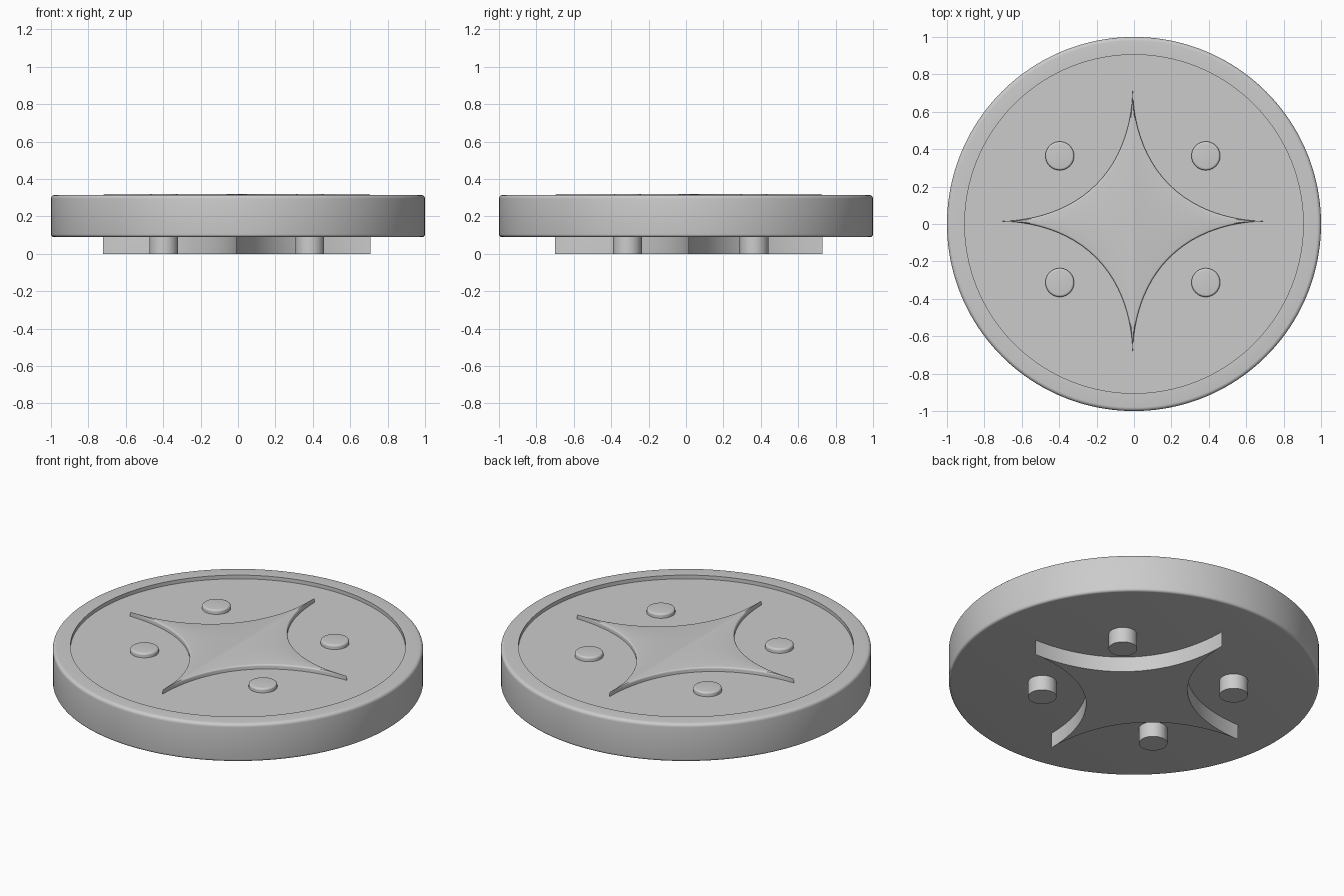
import bpy, bmesh, math

if "Cube" in bpy.data.objects:
    bpy.data.objects.remove(bpy.data.objects["Cube"])


def finish(bm, name, bevel=None, angle=35):
    """Turn a bmesh into a smooth-shaded object, with an optional top-edge bevel."""
    bmesh.ops.recalc_face_normals(bm, faces=bm.faces[:])
    mesh = bpy.data.meshes.new(name)
    bm.to_mesh(mesh)
    bm.free()
    obj = bpy.data.objects.new(name, mesh)
    bpy.context.collection.objects.link(obj)
    bpy.ops.object.select_all(action='DESELECT')
    obj.select_set(True)
    bpy.context.view_layer.objects.active = obj
    bpy.ops.object.shade_smooth_by_angle(angle=math.radians(angle))
    return obj


def stack(name, rings, angle=35):
    """Skin a list of closed rings of points and cap both ends."""
    bm = bmesh.new()
    loops = [[bm.verts.new(p) for p in ring] for ring in rings]
    n = len(loops[0])
    for a, b in zip(loops, loops[1:]):
        for i in range(n):
            j = (i + 1) % n
            bm.faces.new((a[i], a[j], b[j], b[i]))
    bm.faces.new(loops[0][::-1])
    bm.faces.new(loops[-1])
    return finish(bm, name, angle=angle)


def circle(r, z, n, cx=0, cy=0):
    return [(cx + r * math.cos(2 * math.pi * i / n),
             cy + r * math.sin(2 * math.pi * i / n), z) for i in range(n)]


def round_corner(r, z, rad, start, steps=5):
    """Quarter-circle profile points around (r, z)."""
    return [(r + rad * math.cos(math.radians(start + 90 * k / steps)),
             z + rad * math.sin(math.radians(start + 90 * k / steps)))
            for k in range(steps + 1)]


FLOOR, RIM, TOP = 0.293, 0.315, 0.319

# Disc with a rounded outer wall, raised rim and shallow recessed face
profile = (round_corner(0.985, 0.105, 0.015, -90)
           + round_corner(0.98, RIM - 0.02, 0.02, 0)
           + [(0.905, RIM), (0.905, FLOOR)])
stack("disc", [circle(r, z, 160) for r, z in profile])

# Four round pegs passing through the disc
for i, x in enumerate((-0.397, 0.384)):
    for j, y in enumerate((-0.313, 0.364)):
        peg = [(0.077, 0.0)] + round_corner(0.065, TOP - 0.012, 0.012, 0)
        stack(f"peg_{i}{j}", [circle(r, z, 40, x, y) for r, z in peg])


# Four-pointed star with concave sides
def star_ring(inset, z, steps=32, size=0.715, power=0.535):
    pts = []
    for q in range(4):
        for k in range(steps):
            t = math.pi / 2 * k / steps
            u = size * math.cos(t) ** (2 / power)
            v = size * math.sin(t) ** (2 / power)
            # shrink away from the concave side, never across the axes
            u -= min(inset * 0.7, u * 0.35)
            v -= min(inset * 0.7, v * 0.35)
            a = q * math.pi / 2
            pts.append((-0.007 + u * math.cos(a) - v * math.sin(a),
                        0.015 + u * math.sin(a) + v * math.cos(a), z))
    return pts


bevel = 0.01
rings = [star_ring(0, 0.0)]
for k in range(5):
    t = math.pi / 2 * k / 4
    rings.append(star_ring(bevel * (1 - math.cos(t)), TOP - bevel + bevel * math.sin(t)))
stack("star", rings)
